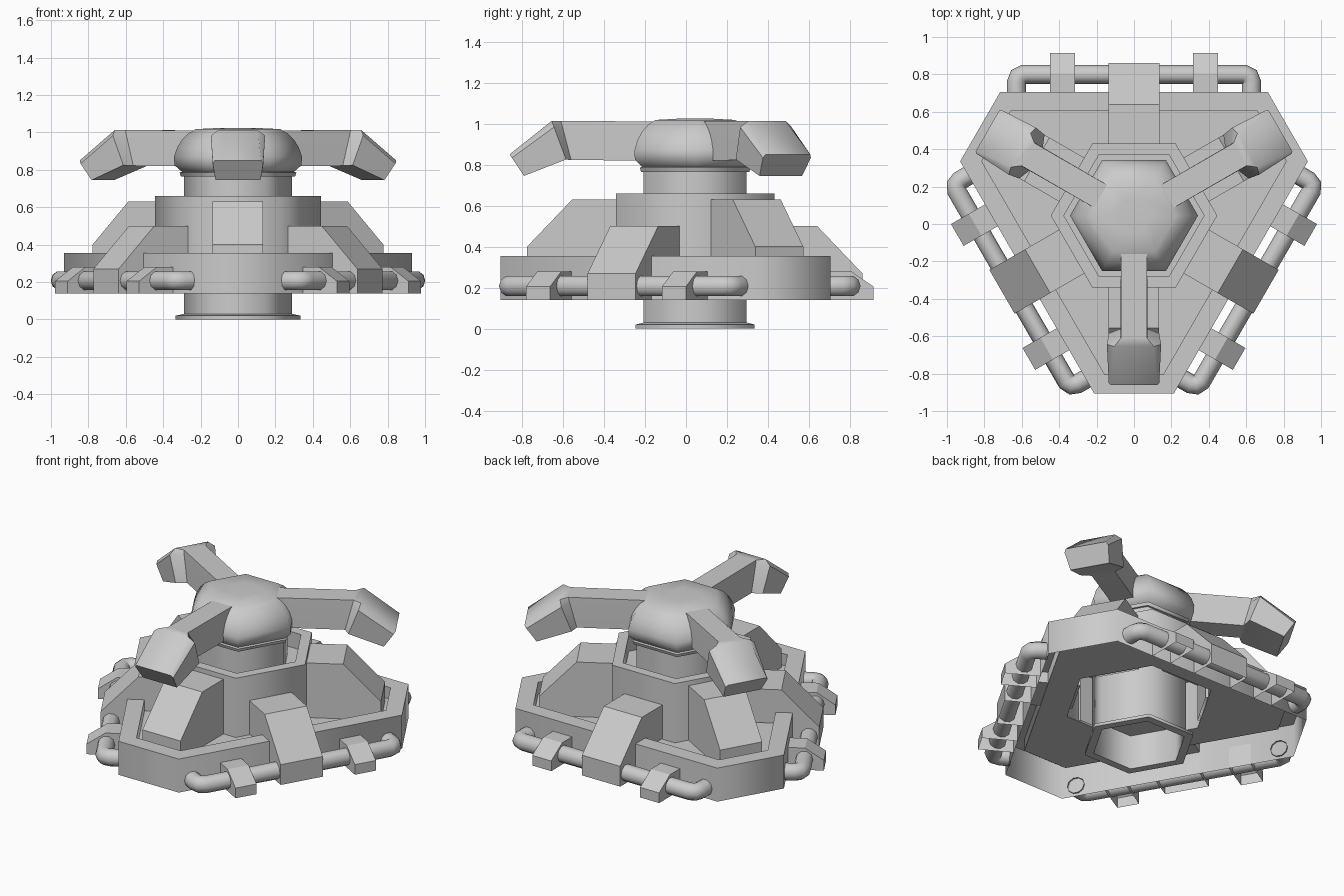
import bpy, bmesh
from math import radians, sin, cos, pi
from mathutils import Matrix

if "Cube" in bpy.data.objects:
    bpy.data.objects.remove(bpy.data.objects["Cube"])

CY = 0.045  # centre of the threefold symmetry
SHORT = (-90, 30, 150)   # directions of the arms and short corners
LONG = (90, 210, 330)    # directions of the long flats


def loft(name, loops, caps=(True, True), open_last=False, smooth=0, deg=90):
    """Skin a chain of equal-length loops; local +y is turned to direction deg."""
    bm = bmesh.new()
    rows = [[bm.verts.new(p) for p in lp] for lp in loops]
    n = len(rows[0])
    for row, cap in zip((rows[0], rows[-1]), caps):
        if cap:
            bm.faces.new(row)
    for a, b in zip(rows, rows[1:]):
        for i in range(n - 1 if open_last else n):
            j = (i + 1) % n
            bm.faces.new((a[i], a[j], b[j], b[i]))
    bmesh.ops.recalc_face_normals(bm, faces=bm.faces)
    bm.transform(Matrix.Translation((0, CY, 0)) @ Matrix.Rotation(radians(deg - 90), 4, 'Z'))
    me = bpy.data.meshes.new(name)
    bm.to_mesh(me)
    bm.free()
    ob = bpy.data.objects.new(name, me)
    bpy.context.collection.objects.link(ob)
    if smooth:
        bpy.ops.object.select_all(action='DESELECT')
        ob.select_set(True)
        bpy.context.view_layer.objects.active = ob
        bpy.ops.object.shade_smooth_by_angle(angle=radians(smooth))
    return ob


def hexagon(r, z):
    return [(r * cos(k * pi / 3), r * sin(k * pi / 3), z) for k in range(1, 7)]


def tri_outline(long_d, short_d, z):
    """Triangle with cut corners, from its two flat distances."""
    x = (short_d - 0.5 * long_d) / cos(pi / 6)
    pts = []
    for deg in (0, 120, 240):
        a = radians(deg)
        for px in (x, -x):
            pts.append((px * cos(a) - long_d * sin(a), px * sin(a) + long_d * cos(a), z))
    return pts


def block(name, profile, x0, x1, deg):
    """Side profile of (radius, height), extruded sideways, open underneath."""
    return loft(name, [[(x, r, z) for r, z in profile] for x in (x0, x1)],
                open_last=True, deg=deg)


# Base shell, open below: outer wall, rim, sunken floor and central collar
loft("base_shell", [
    tri_outline(0.66, 0.95, 0.14), tri_outline(0.66, 0.95, 0.355),
    tri_outline(0.56, 0.85, 0.355), tri_outline(0.56, 0.85, 0.28),
    hexagon(0.445, 0.28), hexagon(0.445, 0.66), hexagon(0.375, 0.66),
    hexagon(0.375, 0.56), hexagon(0.29, 0.56)], caps=(False, False), smooth=65)

# Column with foot flange, hollow underneath
loft("column", [hexagon(r, z) for r, z in (
    (0.28, 0.22), (0.28, 0.0), (0.335, 0.0), (0.335, 0.02), (0.29, 0.03), (0.29, 0.78))],
    smooth=65)

# Domed head
loft("head", [hexagon(r, z) for r, z in (
    (0.305, 0.765), (0.312, 0.785), (0.3, 0.79), (0.34, 0.825), (0.342, 0.87),
    (0.325, 0.92), (0.3, 0.96), (0.265, 0.995), (0.225, 1.018), (0.1, 1.024))], smooth=65)


def arm_section(r_top, z_top, r_bot, z_bot, w_top, w, w_bot):
    f = 0.16  # shoulder height of the chamfered upper edge
    r_s, z_s = r_top + (r_bot - r_top) * f, z_top + (z_bot - z_top) * f
    return [(-w_bot, r_bot, z_bot), (w_bot, r_bot, z_bot), (w, r_s, z_s),
            (w_top, r_top, z_top), (-w_top, r_top, z_top), (-w, r_s, z_s)]


# Arms with drooping hands, and the sloped corner housings below them
for i, d in enumerate(SHORT):
    loft(f"arm_{i}", [
        arm_section(0.12, 1.01, 0.12, 0.82, 0.07, 0.07, 0.07),
        arm_section(0.655, 1.013, 0.605, 0.822, 0.07, 0.072, 0.072),
        arm_section(0.70, 1.013, 0.63, 0.825, 0.105, 0.145, 0.135),
        arm_section(0.905, 0.85, 0.835, 0.745, 0.125, 0.135, 0.12)], smooth=48, deg=d)
    block(f"corner_housing_{i}", [(0.37, 0.28), (0.37, 0.63), (0.6, 0.63), (0.82, 0.4),
                                  (0.82, 0.28)], -0.135, 0.135, d)

# Side brackets, pipe clamps and pipes on the long flats
for i, d in enumerate(LONG):
    block(f"side_bracket_{i}", [(0.66, 0.14), (0.66, 0.285), (0.37, 0.285), (0.37, 0.5),
                                (0.595, 0.5), (0.815, 0.27), (0.815, 0.14)],
          -0.135, 0.135, d)
    for s in (-1, 1):
        block(f"pipe_clamp_{i}_{s}", [(0.66, 0.14), (0.66, 0.28), (0.76, 0.28),
                                      (0.87, 0.205), (0.87, 0.14)], s * 0.315, s * 0.45, d)
    cu = bpy.data.curves.new(f"side_pipe_{i}", 'CURVE')
    cu.dimensions = '3D'
    cu.bevel_depth = 0.052
    cu.bevel_resolution = 3
    half = [(0.628, 0.65), (0.628, 0.712), (0.618, 0.742), (0.588, 0.755)]
    path = [(-x, y) for x, y in half] + half[::-1]
    sp = cu.splines.new('POLY')
    sp.points.add(len(path) - 1)
    for p, (x, y) in zip(sp.points, path):
        p.co = (x, y, 0.208, 1)
    sp.use_smooth = True
    pipe = bpy.data.objects.new(f"side_pipe_{i}", cu)
    pipe.location = (0, CY, 0)
    pipe.rotation_euler.z = radians(d - 90)
    bpy.context.collection.objects.link(pipe)
